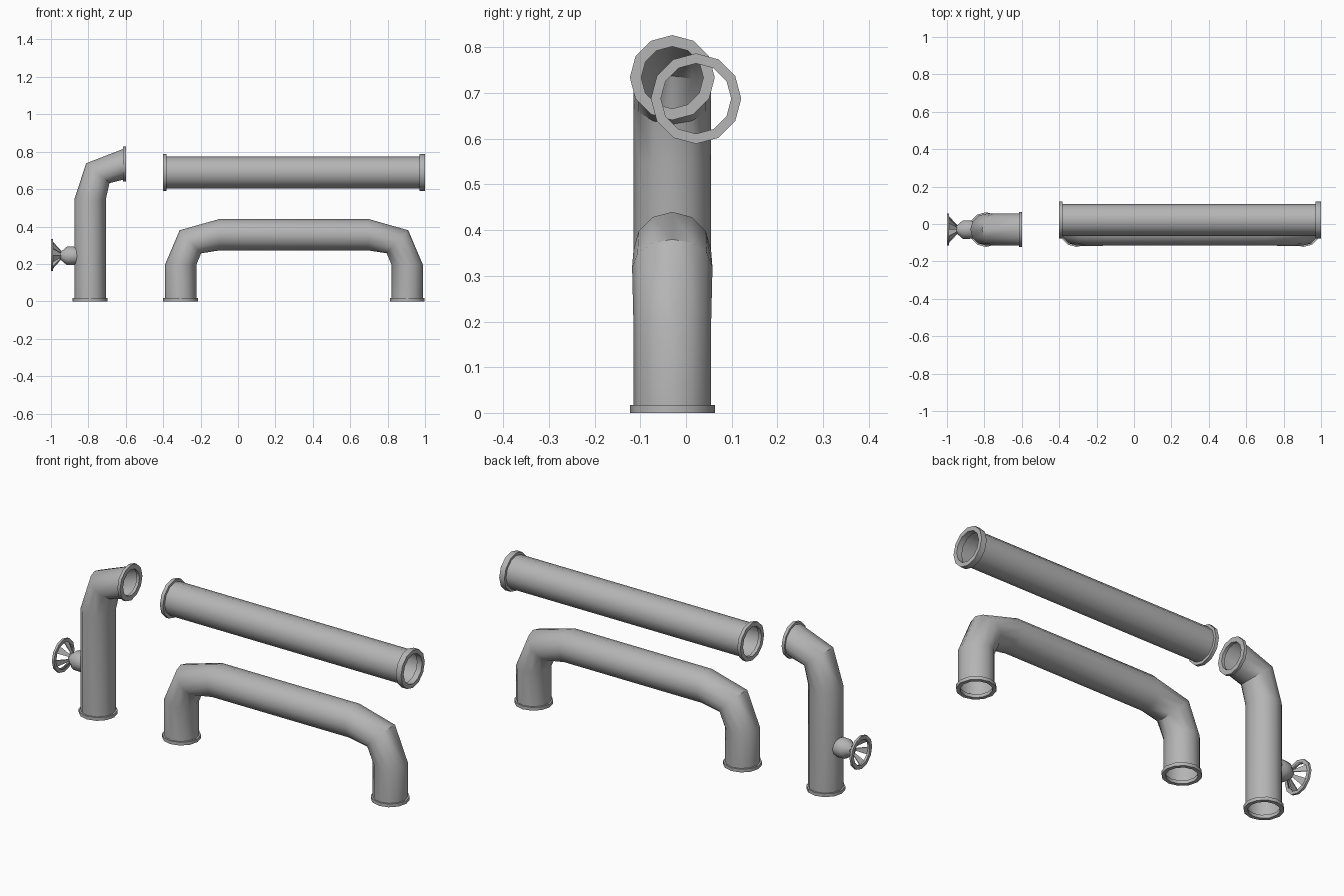
import bpy, math
from mathutils import Vector

if "Cube" in bpy.data.objects:
    bpy.data.objects.remove(bpy.data.objects["Cube"])

SIDES = 12
Y0 = -0.03          # depth of the two bent pipes
R = 0.085           # pipe radius

# Dull grey metal
metal = bpy.data.materials.new("dull_metal")
metal.diffuse_color = (0.46, 0.46, 0.46, 1)
metal.use_nodes = True
metal.node_tree.nodes["Principled BSDF"].inputs["Base Color"].default_value = metal.diffuse_color


def make(name, verts, faces):
    me = bpy.data.meshes.new(name)
    me.from_pydata(verts, [], faces)
    me.update()
    me.materials.append(metal)
    ob = bpy.data.objects.new(name, me)
    bpy.context.collection.objects.link(ob)
    bpy.ops.object.select_all(action='DESELECT')
    bpy.context.view_layer.objects.active = ob
    ob.select_set(True)
    bpy.ops.object.mode_set(mode='EDIT')
    bpy.ops.mesh.select_all(action='SELECT')
    bpy.ops.mesh.normals_make_consistent(inside=False)
    bpy.ops.object.mode_set(mode='OBJECT')
    bpy.ops.object.shade_smooth_by_angle(angle=math.radians(42))
    return ob


def skin(name, rings, close=False, cap=False):
    """Bridge a row of equal vertex rings."""
    n, m = SIDES, len(rings)
    verts = [v for r in rings for v in r]
    faces = []
    for i in range(m if close else m - 1):
        a, b = i * n, ((i + 1) % m) * n
        for k in range(n):
            j = (k + 1) % n
            faces.append((a + k, a + j, b + j, b + k))
    if cap:
        faces.append(tuple(range(n)))
    return make(name, verts, faces)


def bent_pipe(name, sections):
    """Each section: outer (x, z), inner (x, z), half depth in y."""
    rings = []
    for (ox, oz), (ix, iz), w in sections:
        c = Vector(((ox + ix) / 2, Y0, (oz + iz) / 2))
        u = Vector(((ox - ix) / 2, 0, (oz - iz) / 2))
        rings.append([c + u * math.cos(t) + Vector((0, w * math.sin(t), 0))
                      for t in (2 * math.pi * k / SIDES for k in range(SIDES))])
    return skin(name, rings)


def lathe(name, origin, axis, profile, close=False, cap=False):
    """Profile of (distance along axis, radius) spun round the x or z axis."""
    o = Vector(origin)
    rings = []
    for d, r in profile:
        ring = []
        for k in range(SIDES):
            t = 2 * math.pi * k / SIDES
            c, s = r * math.cos(t), r * math.sin(t)
            ring.append(o + Vector((d, c, s) if axis == 'x' else (c, s, d)))
        rings.append(ring)
    return skin(name, rings, close, cap)


def flange(name, origin, axis, depth, outer, inner):
    return lathe(name, origin, axis,
                 [(0, outer), (depth, outer), (depth, inner), (0, inner)], close=True)


# Straight pipe with a collar at each end
lathe("straight_pipe", (0, 0.022, 0.689), 'x', [(-0.39, R), (0.99, R)])
flange("straight_flange_left", (-0.4, 0.022, 0.688), 'x', 0.018, 0.099, 0.077)
flange("straight_flange_right", (0.97, 0.022, 0.688), 'x', 0.03, 0.099, 0.077)

# U-shaped pipe: one half listed, the other mirrored about its middle
MID = 0.299
half = [((-0.391, 0.005), (-0.223, 0.005), R),
        ((-0.391, 0.195), (-0.223, 0.195), R),
        ((-0.312, 0.38), (-0.197, 0.257), 0.088),
        ((-0.1, 0.44), (-0.1, 0.272), R)]
other = [((2 * MID - o[0], o[1]), (2 * MID - i[0], i[1]), w) for o, i, w in reversed(half)]
bent_pipe("u_pipe", half + other)
for side, x in (("left", -0.307), ("right", 2 * MID + 0.307)):
    flange("u_flange_" + side, (x, Y0, 0), 'z', 0.017, 0.093, 0.074)

# Upright pipe with an elbow
bent_pipe("elbow_pipe", [((-0.875, 0.005), (-0.707, 0.005), R),
                         ((-0.875, 0.545), (-0.707, 0.545), R),
                         ((-0.812, 0.738), (-0.687, 0.632), 0.085),
                         ((-0.608, 0.817), (-0.608, 0.652), R)])
flange("elbow_flange_bottom", (-0.791, Y0, 0), 'z', 0.017, 0.093, 0.074)
flange("elbow_flange_top", (-0.615, Y0, 0.734), 'x', 0.016, 0.093, 0.068)

# Valve stem, hand wheel rim and dished spokes
VZ = 0.247
lathe("valve_stem", (0, Y0, VZ - 0.004), 'x',
      [(-0.947, 0.022), (-0.915, 0.049), (-0.882, 0.05), (-0.84, 0.042)], cap=True)
flange("valve_wheel_rim", (-1.0, Y0, VZ), 'x', 0.012, 0.086, 0.066)

verts, faces = [], []
for k in range(0, SIDES, 2):
    b = len(verts)
    for x, r, w in ((-0.944, 0.022, 0.27), (-0.99, 0.073, 0.27)):
        for dx in (0, -0.006):
            for s in (-1, 1):
                t = 2 * math.pi * (k + 0.5) / SIDES + s * w
                verts.append((x + dx, Y0 + r * math.cos(t), VZ + r * math.sin(t)))
    faces += [tuple(b + i for i in f) for f in
              ((0, 1, 5, 4), (2, 3, 7, 6), (0, 2, 6, 4), (1, 3, 7, 5), (0, 1, 3, 2), (4, 5, 7, 6))]
make("valve_wheel_spokes", verts, faces)
lathe("valve_wheel_hub", (0, Y0, VZ), 'x', [(-0.952, 0.022), (-0.94, 0.024)], cap=True)
